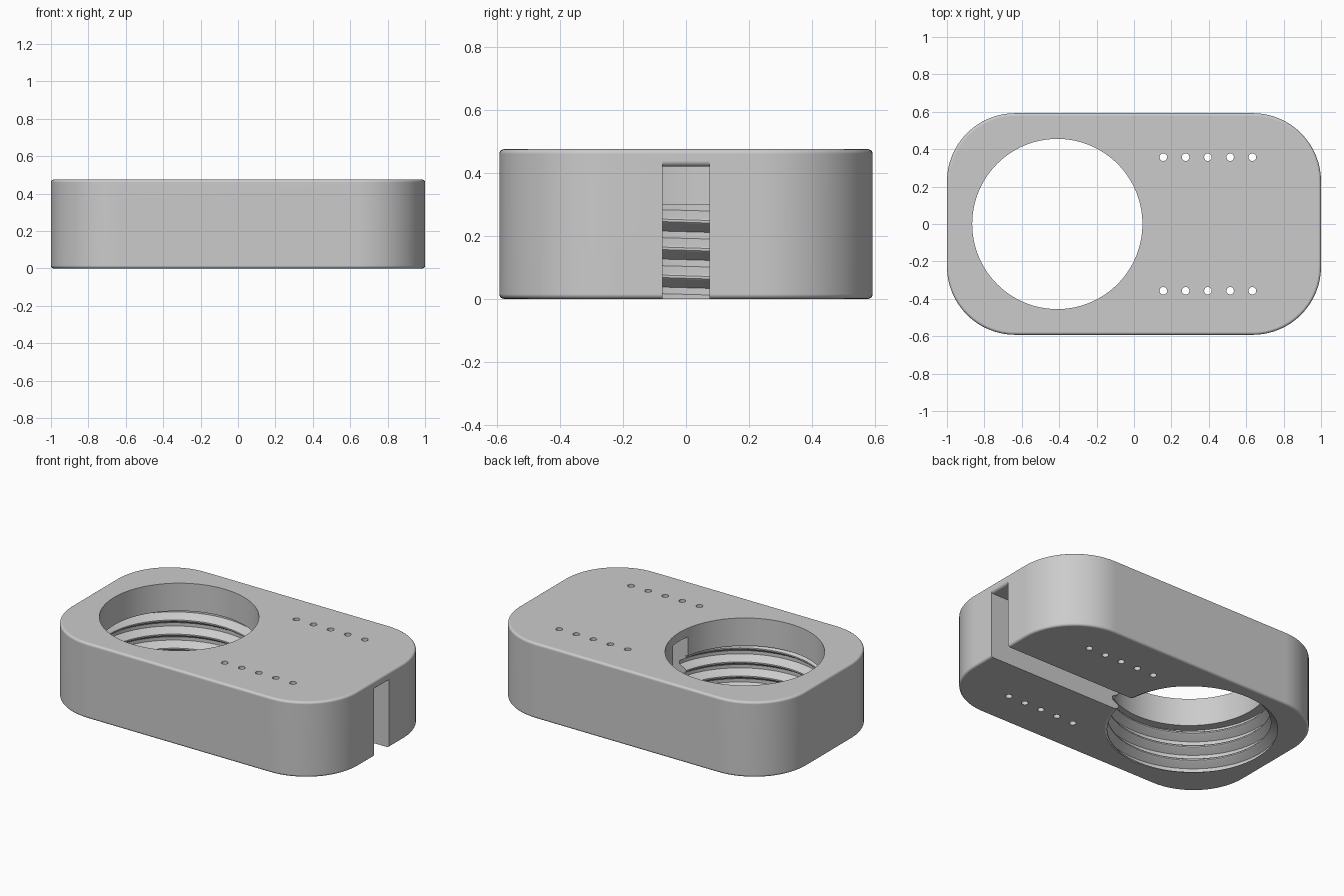
import bpy, bmesh, math
from mathutils import Vector

cube = bpy.data.objects.get("Cube")
if cube:
    bpy.data.objects.remove(cube, do_unlink=True)

LENGTH, WIDTH, HEIGHT, CORNER = 2.0, 1.185, 0.475, 0.365
FILLET = 0.015
HOLE_X, HOLE_R, ROOT_R, CREST_R = -0.41, 0.455, 0.512, 0.467
PITCH, THREAD_TOP = 0.0888, 0.3
SLOT_HALF, SLOT_TOP = 0.075, 0.42

grey = bpy.data.materials.new("plain grey")
grey.use_nodes = True
colour = (0.6, 0.6, 0.6, 1)
grey.diffuse_color = colour
grey.node_tree.nodes["Principled BSDF"].inputs["Base Color"].default_value = colour


def make_object(name, bm):
    bmesh.ops.recalc_face_normals(bm, faces=bm.faces)
    mesh = bpy.data.meshes.new(name)
    bm.to_mesh(mesh)
    bm.free()
    mesh.materials.append(grey)
    obj = bpy.data.objects.new(name, mesh)
    bpy.context.collection.objects.link(obj)
    return obj


def prism(points, direction):
    """Closed solid made by extruding a polygon."""
    bm = bmesh.new()
    face = bm.faces.new([bm.verts.new(p) for p in points])
    ext = bmesh.ops.extrude_face_region(bm, geom=[face])["geom"]
    verts = [g for g in ext if isinstance(g, bmesh.types.BMVert)]
    bmesh.ops.translate(bm, vec=Vector(direction), verts=verts)
    return bm


def cylinder(x, y, radius, sides):
    ring = [(x + radius * math.cos(2 * math.pi * i / sides),
             y + radius * math.sin(2 * math.pi * i / sides), -0.1) for i in range(sides)]
    return prism(ring, (0, 0, HEIGHT + 0.2))


def cut(target, cutter):
    mod = target.modifiers.new("cut", 'BOOLEAN')
    mod.object, mod.operation, mod.solver = cutter, 'DIFFERENCE', 'EXACT'
    bpy.context.view_layer.objects.active = target
    bpy.ops.object.modifier_apply(modifier=mod.name)
    bpy.data.objects.remove(cutter, do_unlink=True)


# Body: rounded rectangle with filleted rims
outline = []
for quarter, (sx, sy) in enumerate([(1, 1), (-1, 1), (-1, -1), (1, -1)]):
    for i in range(17):
        a = (quarter + i / 16) * math.pi / 2
        outline.append((sx * (LENGTH / 2 - CORNER) + CORNER * math.cos(a),
                        sy * (WIDTH / 2 - CORNER) + CORNER * math.sin(a), 0))
bm = prism(outline, (0, 0, HEIGHT))
rims = [e for e in bm.edges if abs(e.verts[0].co.z - e.verts[1].co.z) < 0.001]
bmesh.ops.bevel(bm, geom=rims, offset=FILLET, segments=4, profile=0.5, affect='EDGES')
body = make_object("body", bm)

# Plain round hole
cut(body, make_object("hole_cutter", cylinder(HOLE_X, 0, HOLE_R, 128)))

# Internal thread: helical ribbon trimmed flat and capped
profile = [(-0.0105, ROOT_R), (0.0105, ROOT_R), (0.0345, CREST_R + 0.005), (0.0405, CREST_R),
           (0.0484, CREST_R), (0.0545, CREST_R + 0.005), (PITCH - 0.0105, ROOT_R)]
STEPS = 112
bm = bmesh.new()
previous = None
for i in range(-3 * STEPS, 5 * STEPS + 1):
    a = 2 * math.pi * i / STEPS
    rise = 0.0692 + PITCH * i / STEPS
    row = [bm.verts.new((HOLE_X + r * math.cos(a), r * math.sin(a), rise + z)) for z, r in profile]
    if previous:
        for j in range(len(row) - 1):
            bm.faces.new((previous[j], row[j], row[j + 1], previous[j + 1]))
    previous = row
bmesh.ops.remove_doubles(bm, verts=bm.verts, dist=0.0001)
for z, normal in ((THREAD_TOP, 1), (-0.03, -1)):
    bmesh.ops.bisect_plane(bm, geom=bm.verts[:] + bm.edges[:] + bm.faces[:], dist=1e-6,
                           plane_co=(0, 0, z), plane_no=(0, 0, normal), clear_outer=True)
bmesh.ops.holes_fill(bm, edges=[e for e in bm.edges if e.is_boundary], sides=0)
cut(body, make_object("thread_cutter", bm))

# Slot from the hole to the end wall, with a filleted lip at the outer end
lip = 0.018
end = LENGTH / 2
slot = [(HOLE_X, -0.1), (end + 0.1, -0.1), (end + 0.1, SLOT_TOP + lip)]
for i in range(7):
    a = i / 6 * math.pi / 2
    slot.append((end - lip + lip * math.cos(a), SLOT_TOP + lip - lip * math.sin(a)))
slot.append((HOLE_X, SLOT_TOP))
cut(body, make_object("slot_cutter", prism([(x, -SLOT_HALF, z) for x, z in slot],
                                           (0, 2 * SLOT_HALF, 0))))

# Two rows of small through holes
for side in (-1, 1):
    for i in range(5):
        cut(body, make_object("pin_cutter", cylinder(0.157 + 0.119 * i, side * 0.357, 0.02, 24)))

# Shading
bpy.ops.object.select_all(action='DESELECT')
body.select_set(True)
bpy.context.view_layer.objects.active = body
bpy.ops.object.shade_smooth_by_angle(angle=math.radians(30))
weighted = body.modifiers.new("weighted_normals", 'WEIGHTED_NORMAL')
weighted.keep_sharp = True
